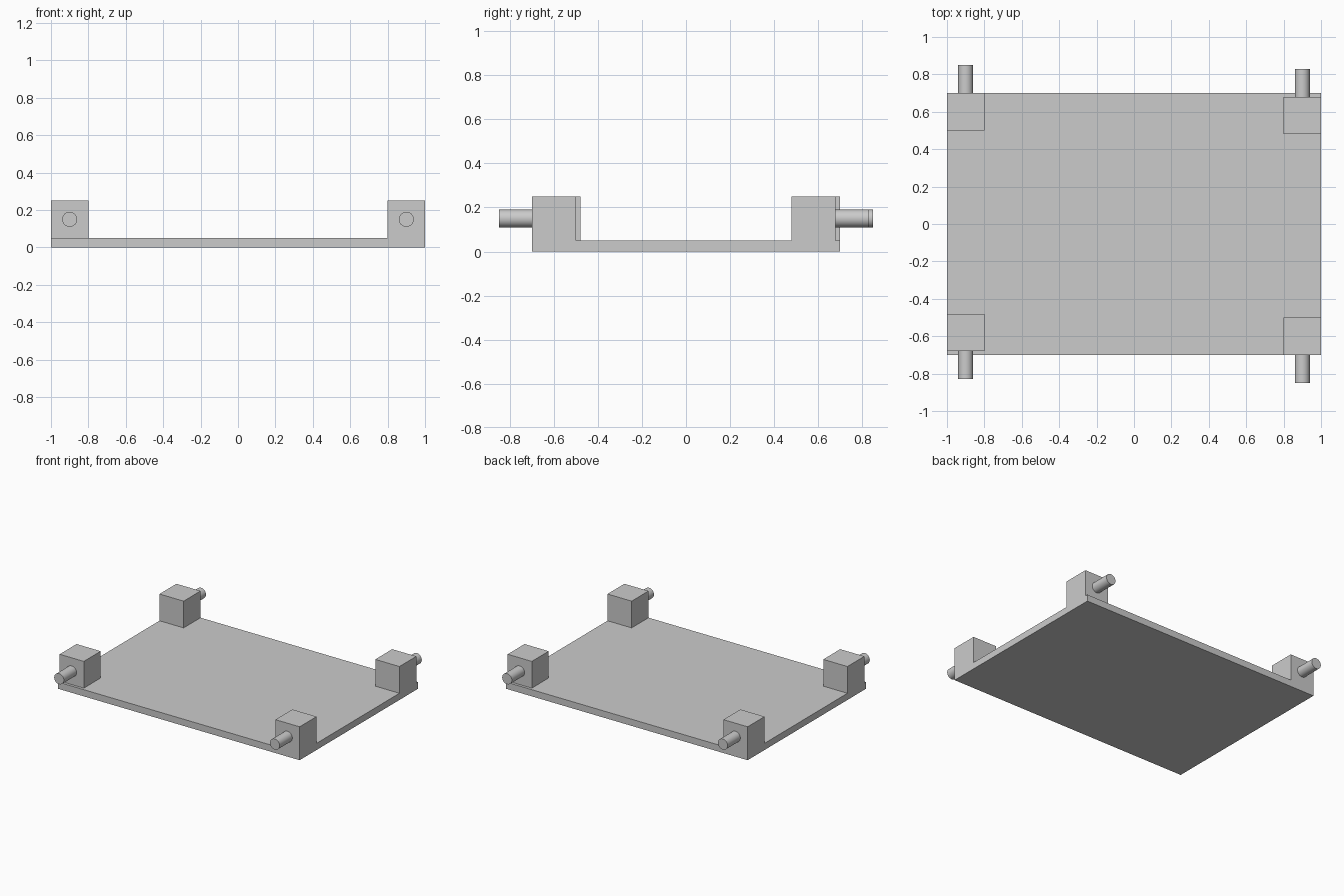
import bpy
import math

cube = bpy.data.objects.get("Cube")
if cube:
    bpy.data.objects.remove(cube, do_unlink=True)

grey = bpy.data.materials.new("light_grey")
grey.use_nodes = True
colour = (0.6, 0.6, 0.6, 1)
grey.diffuse_color = colour
grey.node_tree.nodes["Principled BSDF"].inputs["Base Color"].default_value = colour


def box(name, centre, size):
    bpy.ops.mesh.primitive_cube_add(size=1, location=centre)
    ob = bpy.context.object
    ob.name = name
    ob.scale = size
    bpy.ops.object.transform_apply(location=False, rotation=False, scale=True)
    ob.data.materials.append(grey)


def pin(name, x, y_start, y_end, z, radius):
    bpy.ops.mesh.primitive_cylinder_add(
        vertices=32, radius=radius, depth=abs(y_end - y_start),
        location=(x, (y_start + y_end) / 2, z), rotation=(math.pi / 2, 0, 0))
    ob = bpy.context.object
    ob.name = name
    ob.data.materials.append(grey)
    bpy.ops.object.shade_smooth_by_angle(angle=math.radians(40))


# Flat base plate
box("base_plate", (0, 0, 0.025), (2, 1.4, 0.05))

# Corner blocks with outward pins; two opposite corners sit slightly inboard
for side, sx in (("left", 1), ("right", -1)):
    for end, sy in (("front", -1), ("back", 1)):
        outer = 0.7 if sx * sy < 0 else 0.68
        box(f"{end}_{side}_block", (sx * 0.9, sy * (outer - 0.1), 0.15), (0.2, 0.2, 0.2))
        pin(f"{end}_{side}_pin", sx * 0.9, sy * (outer - 0.05), sy * (outer + 0.15), 0.15, 0.04)
